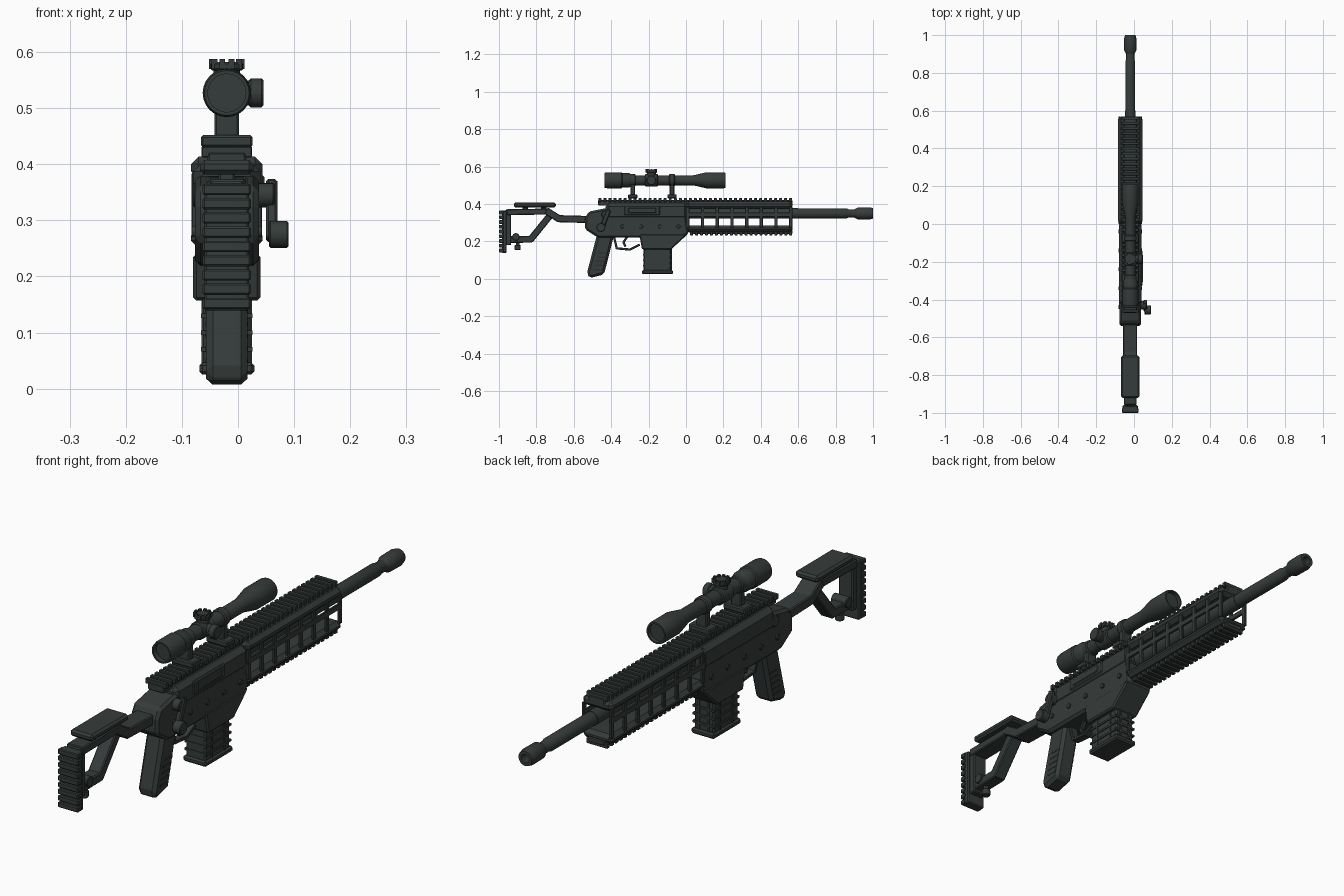
import bpy, bmesh, math
from mathutils import Matrix, Vector

cube = bpy.data.objects.get("Cube")
if cube:
    bpy.data.objects.remove(cube, do_unlink=True)

# Landmarks along the rifle and the heights everything hangs on
REAR, BREECH, FORE_END, MUZZLE = -.54, 0, .57, 1
BORE, SIGHT, RAIL = .35, .527, .42
RECEIVER_WIDTH, GUARD_WIDTH, RAIL_WIDTH = .12, .128, .09
TURRET_Y = -.185
CENTRE = Vector((-.02, 0, 0))  # the bolt handle sticks out past the centre plane


def material(name, red, green, blue):
    mat = bpy.data.materials.new(name)
    mat.use_nodes = True
    mat.diffuse_color = (red, green, blue, 1)
    mat.node_tree.nodes["Principled BSDF"].inputs["Base Color"].default_value = mat.diffuse_color
    return mat


METAL = material("dark green grey", .036, .045, .043)
RUBBER = material("dark rubber", .027, .031, .031)


def finish(name, bm, mat=METAL, bevel=0.0, smooth=False):
    bmesh.ops.translate(bm, vec=CENTRE, verts=bm.verts)
    bmesh.ops.recalc_face_normals(bm, faces=bm.faces)
    mesh = bpy.data.meshes.new(name)
    bm.to_mesh(mesh)
    bm.free()
    mesh.materials.append(mat)
    part = bpy.data.objects.new(name, mesh)
    bpy.context.collection.objects.link(part)
    if bevel:
        modifier = part.modifiers.new("bevel", "BEVEL")
        modifier.width, modifier.segments = bevel, 1
    if smooth:
        bpy.ops.object.select_all(action="DESELECT")
        part.select_set(True)
        bpy.context.view_layer.objects.active = part
        bpy.ops.object.shade_smooth_by_angle(angle=math.radians(35))


def spread(start, end, count):
    return [start + (end - start) * i / (count - 1) for i in range(count)]


def box(name, size, *places, mat=METAL, bevel=.004):
    """Equal boxes (width, length, height) centred on each place."""
    bm = bmesh.new()
    for place in places:
        bmesh.ops.create_cube(bm, size=1, matrix=Matrix.Translation(place) @ Matrix.Diagonal((*size, 1)))
    finish(name, bm, mat, bevel)


def bars(name, path, thick, width, x=0, bevel=.004):
    """Flat bars that follow a path of (y, z) points."""
    bm = bmesh.new()
    for (y, z), (next_y, next_z) in zip(path, path[1:]):
        run, rise = next_y - y, next_z - z
        place = Matrix.Translation((x, y + run / 2, z + rise / 2))
        turn = Matrix.Rotation(math.atan2(rise, run), 4, "X")
        scale = Matrix.Diagonal((width, math.hypot(run, rise) + thick / 2, thick, 1))
        bmesh.ops.create_cube(bm, size=1, matrix=place @ turn @ scale)
    finish(name, bm, bevel=bevel)


def plate(name, outline, width, bevel):
    """Side outline of (y, z) points, extruded across the rifle."""
    bm = bmesh.new()
    face = bm.faces.new([bm.verts.new((-width / 2, y, z)) for y, z in outline])
    new = bmesh.ops.extrude_face_region(bm, geom=[face])["geom"]
    verts = [v for v in new if isinstance(v, bmesh.types.BMVert)]
    bmesh.ops.translate(bm, vec=(width, 0, 0), verts=verts)
    finish(name, bm, bevel=bevel)


def lathe(name, rings, place=(0, 0, 0), axis="Y", sides=24):
    """Turned part: rings are (distance along the axis, radius)."""
    bm = bmesh.new()
    loops = []
    for along, radius in rings:
        loop = []
        for i in range(sides):
            angle = math.tau * i / sides
            u, v = radius * math.cos(angle), radius * math.sin(angle)
            offset = {"X": (along, u, v), "Y": (u, along, v), "Z": (u, v, along)}[axis]
            loop.append(bm.verts.new(Vector(place) + Vector(offset)))
        loops.append(loop)
    for low, high in zip(loops, loops[1:]):
        for i in range(sides):
            bm.faces.new((low[i - 1], low[i], high[i], high[i - 1]))
    bm.faces.new(loops[0])
    bm.faces.new(loops[-1])
    finish(name, bm, smooth=True)


def rod(name, start, end, radius, place, axis):
    """Plain cylinder with a small chamfer at both ends."""
    chamfer = radius / 8
    lathe(name, [(start, radius - chamfer), (start + chamfer, radius),
                 (end - chamfer, radius), (end, radius - chamfer)], place, axis, sides=16)


# Barrel and hollow muzzle
bore = (0, 0, BORE)
lathe("barrel", [(BREECH, .028), (.6, .028), (.6, .026), (.86, .026), (.87, .022), (.92, .022)], bore)
lathe("muzzle", [(.9, .022), (.92, .032), (.98, .033), (MUZZLE, .028), (MUZZLE, .016), (.96, .016)], bore)

# Handguard: top and bottom shells joined by slotted side walls
middle = FORE_END / 2
box("handguard_top", (GUARD_WIDTH, FORE_END, .04), (0, middle, .394), bevel=.014)
box("handguard_bottom", (GUARD_WIDTH, FORE_END, .036), (0, middle, .268), bevel=.014)
sides = (-.058, .058)
box("handguard_side_bars", (.01, FORE_END, .022), *[(x, middle, .343) for x in sides], bevel=.002)
box("handguard_posts", (.01, .018, .11),
    *[(x, y, .33) for x in sides for y in spread(.01, FORE_END - .01, 8)], bevel=.002)

# Toothed rails on top and below
box("top_rail", (.07, 1.04, .03), (0, .05, .407))
box("bottom_rail", (.07, FORE_END - .02, .02), (0, middle + .01, .251))
box("top_rail_teeth", (RAIL_WIDTH, .016, .02), *[(0, y, RAIL + .002) for y in spread(-.46, .56, 39)], bevel=.002)
box("bottom_rail_teeth", (RAIL_WIDTH, .016, .02), *[(0, y, .243) for y in spread(.03, .56, 21)], bevel=.002)

# Receiver and chassis, with the magazine well reaching down
plate("chassis", [(REAR, .325), (-.52, .36), (-.42, .38), (BREECH, .345), (.015, .24), (-.07, .2),
                  (-.25, .22), (-.47, .22), (REAR, .265)], RECEIVER_WIDTH - .006, bevel=.01)
box("upper_receiver", (RECEIVER_WIDTH, .44, .09), (0, -.21, .36), bevel=.018)
plate("magazine_well", [(-.235, .157), (-.25, .24), (.01, .24), (-.08, .157)], RECEIVER_WIDTH, bevel=.006)
box("ejection_port", (.012, .19, .05), (.058, -.235, .366))
box("port_cover", (.012, .15, .03), (.061, -.235, .366))
for y in spread(-.44, -.04, 5):
    rod("receiver_pin", -.063, .063, .01, (0, y, .28), "X")

# Magazine with a grid of ribs
front, back, depth = -.08, -.228, .13
box("magazine", (.084, front - back, depth), (0, (front + back) / 2, .1), bevel=.006)
box("magazine_bands", (.092, .154, .008), *[(0, -.153, z) for z in spread(.07, .13, 3)], bevel=0)
box("magazine_side_ribs", (.09, .008, depth), *[(0, y, .1) for y in (-.19, -.115)], bevel=0)
box("magazine_front_ribs", (.008, .01, depth), *[(x, front, .1) for x in (-.02, .02)], bevel=0)
box("magazine_base", (.098, .166, .022), (0, -.153, .036), bevel=.006)

# Pistol grip, trigger and guard
plate("grip", [(-.475, .24), (-.53, .03), (-.515, .004), (-.438, .024), (-.385, .235)], .074, bevel=.012)
for step in range(5):
    box("grip_groove", (.076, .05, .008), (0, -.47 + step * .006, .05 + step * .022), mat=RUBBER, bevel=0)
bars("trigger_guard", [(-.385, .225), (-.37, .163), (-.3, .157), (-.25, .182)], .012, .032, bevel=.002)
bars("trigger", [(-.315, .225), (-.335, .195), (-.325, .175)], .012, .016, bevel=.002)

# Bolt with its handle on the left side
rod("bolt", -.06, .085, .022, (0, -.43, .345), "X")
bars("bolt_arm", [(-.415, .365), (-.45, .27)], .024, .02, x=.08)
rod("bolt_knob", .075, .11, .024, (0, -.455, .275), "X")

# Skeleton stock with cheek rest and ribbed butt pad
bars("stock_neck", [(REAR, .318), (-.68, .322), (-.74, .36)], .038, .074)
bars("stock_upper_bar", [(-.74, .36), (-.95, .357)], .032, .068)
bars("stock_strut", [(-.73, .335), (-.83, .212), (-.94, .21)], .036, .052)
box("stock_rear_post", (.06, .03, .19), (0, -.95, .275))
rod("stock_knob", .155, .18, .016, (0, -.9, 0), "Z")
rod("stock_screw", .18, .21, .01, (0, -.9, 0), "Z")
rod("stock_wheel", -.032, .032, .02, (0, -.91, .225), "X")
box("cheek_posts", (.03, .03, .03), *[(0, y, .378) for y in (-.86, -.76)])
box("cheek_rest", (.096, .225, .026), (0, -.808, .395), bevel=.008)
box("butt_plate", (.08, .025, .225), (0, -.972, .252))
box("butt_pad_ribs", (.086, .025, .02), *[(0, -.987, z) for z in spread(.152, .355, 9)], bevel=.003)

# Scope with an eyepiece, straight tube, turret block and flared front bell
sight = (0, 0, SIGHT)
TUBE, BLOCK, BELL, LENS = .027, .033, .043, .034
lathe("scope_tube", [(-.3, TUBE), (.04, TUBE), (.11, BELL), (.2, BELL), (.21, .04), (.21, LENS), (.195, LENS)], sight)
lathe("scope_eyepiece", [(-.415, LENS), (-.435, LENS), (-.435, .04), (-.42, BELL), (-.345, BELL),
                         (-.34, .039), (-.305, .039), (-.285, TUBE)], sight)
rod("turret_block", TURRET_Y - .035, TURRET_Y + .035, BLOCK, sight, "Y")
for y in (-.285, -.075):
    box("scope_clamp", (.092, .05, .022), (0, y, .441))
    box("scope_post", (.044, .026, .07), (0, y, .475))
    rod("scope_ring", y - .016, y + .016, BLOCK, sight, "Y")

# Turrets, the top one with a toothed cap
turret = Vector((0, TURRET_Y, SIGHT))
rod("top_turret", 0, .045, .024, turret, "Z")
rod("top_turret_cap", .04, .055, .03, turret, "Z")
spokes = [Matrix.Rotation(math.tau * i / 10, 3, "Z") @ Vector((.027, 0, .052)) for i in range(10)]
box("top_turret_teeth", (.01, .01, .018), *[turret + spoke for spoke in spokes], bevel=0)
rod("side_turret", 0, .045, .022, turret, "X")
rod("side_turret_cap", .04, .065, .026, turret, "X")
